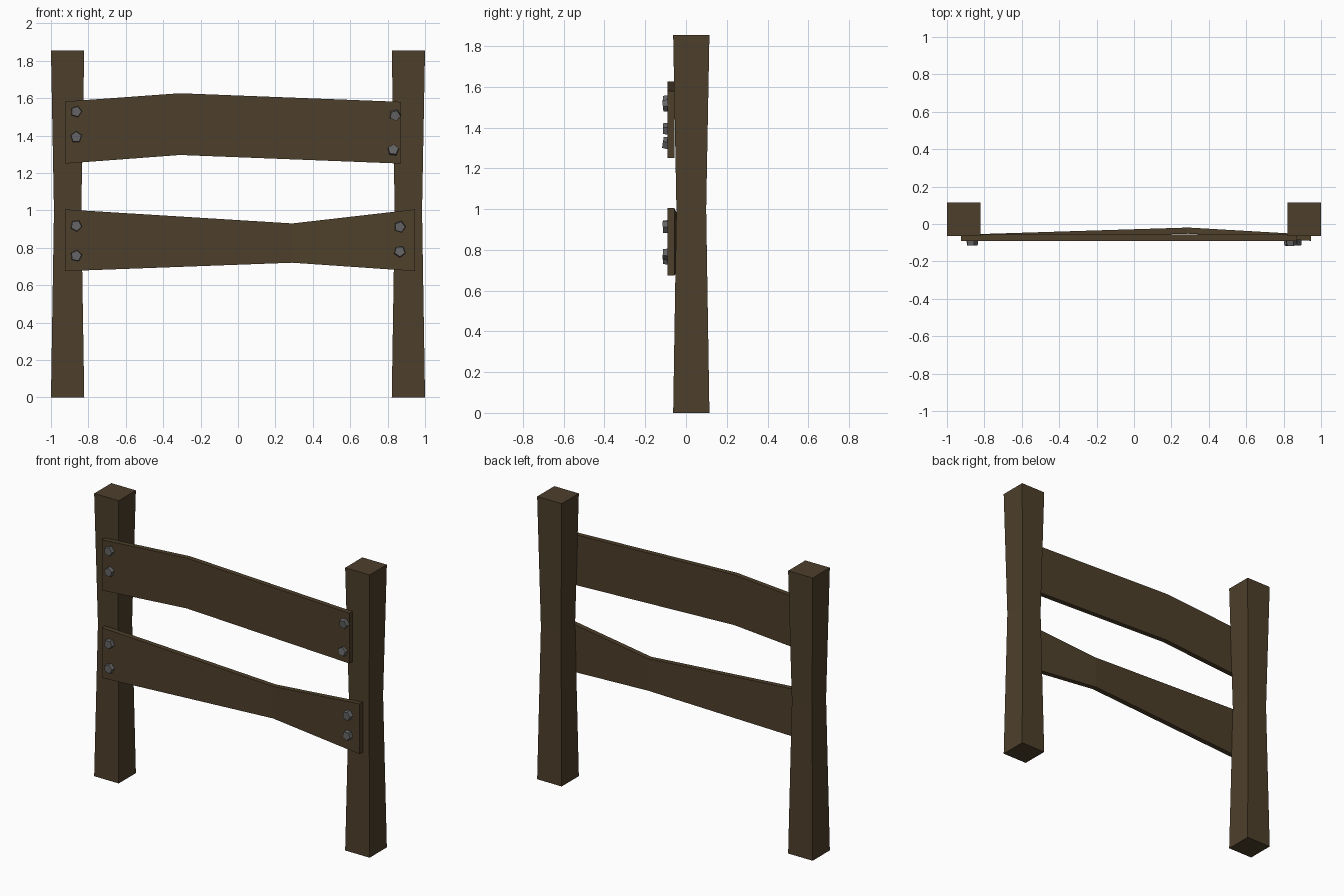
import bpy, bmesh
from mathutils import Matrix, Vector, Euler

if "Cube" in bpy.data.objects:
    bpy.data.objects.remove(bpy.data.objects["Cube"])


def material(name, color):
    m = bpy.data.materials.new(name)
    m.diffuse_color = color
    m.use_nodes = True
    m.node_tree.nodes["Principled BSDF"].inputs["Base Color"].default_value = m.diffuse_color
    return m


WOOD = material("dark_wood", (0.075, 0.05, 0.024, 1))
STEEL = material("bolt_steel", (0.13, 0.13, 0.135, 1))


def add_object(name, bm, mat):
    bmesh.ops.recalc_face_normals(bm, faces=bm.faces)
    me = bpy.data.meshes.new(name)
    bm.to_mesh(me)
    bm.free()
    me.materials.append(mat)
    ob = bpy.data.objects.new(name, me)
    bpy.context.collection.objects.link(ob)
    return ob


def loft(name, rings, mat):
    """Skin a row of four-cornered rings and cap both ends."""
    bm = bmesh.new()
    rows = [[bm.verts.new(p) for p in r] for r in rings]
    for a, b in zip(rows, rows[1:]):
        for i in range(4):
            j = (i + 1) % 4
            bm.faces.new((a[i], a[j], b[j], b[i]))
    bm.faces.new(rows[0])
    bm.faces.new(rows[-1])
    return add_object(name, bm, mat)


# Square posts with a narrower waist
def post(name, cx):
    cy = 0.026
    rings = []
    for z, h in ((0, 0.089), (1.0, 0.073), (1.855, 0.089)):
        rings.append([(cx + sx * h, cy + sy * h, z)
                      for sx, sy in ((-1, -1), (1, -1), (1, 1), (-1, 1))])
    loft(name, rings, WOOD)


post("left_post", -0.911)
post("right_post", 0.911)


# Planks: sections given as x, bottom z, top z, backward shift
def plank(name, sections):
    loft(name, [[(x, -0.09 + s, z0), (x, -0.057 + s, z0),
                 (x, -0.057 + s, z1), (x, -0.09 + s, z1)]
                for x, z0, z1, s in sections], WOOD)


plank("upper_plank", [(-0.925, 1.25, 1.582, 0), (-0.31, 1.296, 1.626, 0),
                      (0.872, 1.25, 1.58, 0)])
plank("lower_plank", [(-0.925, 0.675, 1.005, 0), (0.29, 0.72, 0.93, 0.038),
                      (0.946, 0.675, 1.005, 0)])


# Five-sided bolt heads, each slightly tilted
def bolt(name, x, z, tilt, spin):
    bm = bmesh.new()
    rot = Euler((tilt, 0, 0)).to_matrix().to_4x4() @ Matrix.Rotation(spin, 4, 'Y') \
        @ Matrix.Rotation(1.5708, 4, 'X')
    bmesh.ops.create_cone(bm, cap_ends=True, segments=5, radius1=0.033,
                          radius2=0.029, depth=0.034,
                          matrix=Matrix.Translation(Vector((x, -0.097, z))) @ rot)
    add_object(name, bm, STEEL)


BOLTS = [(-0.865, 1.528, 0.0, 0.3), (-0.865, 1.392, 0.0, 0.0),
         (-0.865, 0.918, 0.0, 0.5), (-0.865, 0.757, 0.0, 0.2),
         (0.84, 1.508, 0.12, 0.4), (0.83, 1.323, -0.15, 0.1),
         (0.865, 0.912, 0.05, 0.3), (0.865, 0.78, -0.05, 0.6)]
for n, b in enumerate(BOLTS):
    bolt(f"bolt_{n + 1}", *b)
